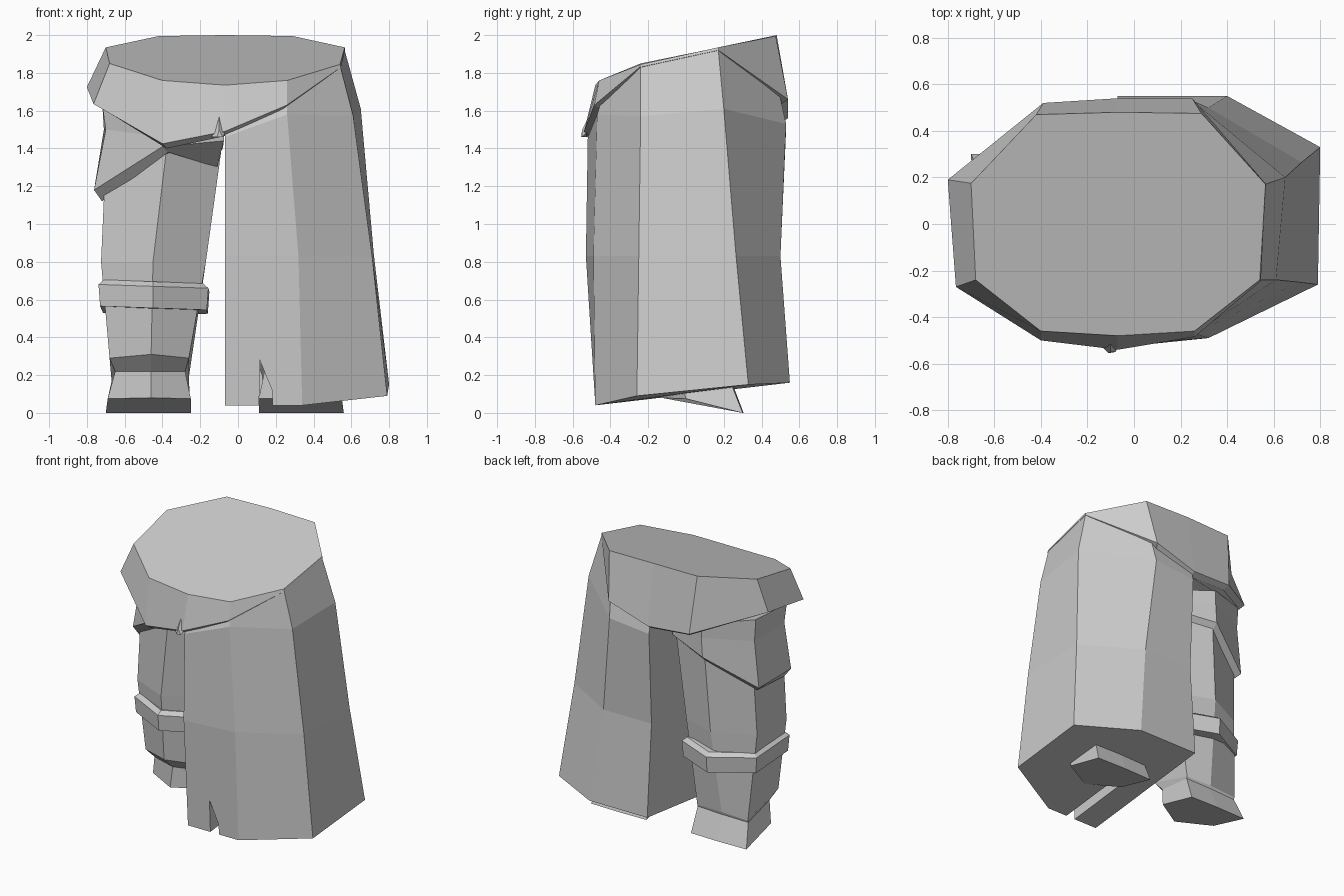
import bpy, bmesh
from mathutils import Vector

cloth = bpy.data.materials.new("plain_grey")
cloth.diffuse_color = (0.6, 0.6, 0.6, 1)


def loft(name, rings):
    """Closed flat-shaded solid through rings of equal point count."""
    bm = bmesh.new()
    loops = [[bm.verts.new(p) for p in ring] for ring in rings]
    n = len(loops[0])
    for a, b in zip(loops, loops[1:]):
        for i in range(n):
            j = (i + 1) % n
            bm.faces.new((a[i], a[j], b[j], b[i]))
    bm.faces.new(loops[0])
    bm.faces.new(loops[-1])
    bmesh.ops.recalc_face_normals(bm, faces=bm.faces)
    mesh = bpy.data.meshes.new(name)
    bm.to_mesh(mesh)
    bm.free()
    mesh.materials.append(cloth)
    ob = bpy.data.objects.new(name, mesh)
    bpy.context.collection.objects.link(ob)
    return ob


def shrink(ring, k, dz):
    """Scale a ring in x and y about its centre and shift it in z."""
    c = sum((Vector(p) for p in ring), Vector()) / len(ring)
    return [(c.x + (x - c.x) * k, c.y + (y - c.y) * k, z + dz) for x, y, z in ring]


# Hip wrap: tilted waist cap flaring to a diagonal hem with a turned-under lip
waist = [(-.42, .47, 1.995), (-.07, .48, 2), (.29, .475, 1.995), (.565, .17, 1.935),
         (.54, -.24, 1.845), (.26, -.46, 1.76), (-.07, -.48, 1.735), (-.40, -.46, 1.76),
         (-.68, -.24, 1.85), (-.70, .175, 1.935)]
hem = [(-.39, .52, 1.58), (-.07, .54, 1.56), (.25, .54, 1.66), (.567, .172, 1.92),
       (.545, -.245, 1.83), (.26, -.485, 1.63), (-.07, -.54, 1.49), (-.40, -.50, 1.425),
       (-.765, -.27, 1.635), (-.80, .19, 1.725)]
loft("hip_wrap", [waist, hem, shrink(hem, .93, -.025)])

# Small pinched fold on the front of the wrap
loft("wrap_fold", [[(-.14, -.525, 1.46), (-.10, -.51, 1.58), (-.07, -.53, 1.48)],
                   [(-.11, -.555, 1.46), (-.10, -.55, 1.50), (-.08, -.55, 1.46)]])

# Long side skirt
skirt = loft("side_skirt", [
    [(-.07, -.46, 1.60), (.26, -.45, 1.65), (.54, -.24, 1.84),
     (.562, .17, 1.93), (.28, .46, 1.85), (-.07, .46, 1.80)],
    [(-.07, -.52, 1.46), (.26, -.47, 1.58), (.61, -.24, 1.57),
     (.65, .20, 1.61), (.25, .53, 1.53), (-.07, .53, 1.50)],
    [(-.07, -.53, .83), (.32, -.49, .83), (.71, -.25, .83),
     (.72, .265, .83), (.32, .50, .83), (-.07, .50, .83)],
    [(-.07, -.48, .04), (.34, -.48, .04), (.79, -.26, .09),
     (.80, .33, .15), (.40, .55, .16), (-.07, .55, .16)]])

# Slit in the front hem of the skirt
cutter = loft("slit_cutter", [[(.11, y, -.1), (.19, y, -.1), (.18, y, .12), (.115, y, .28)]
                              for y in (-.7, .1)])
cutter.hide_render = True
cutter.hide_viewport = True
cut = skirt.modifiers.new("slit", 'BOOLEAN')
cut.operation = 'DIFFERENCE'
cut.solver = 'EXACT'
cut.object = cutter

# Exposed leg
leg_bottom = [(-.68, -.10, .29), (-.46, -.20, .31), (-.26, -.10, .29),
              (-.26, .24, .19), (-.46, .245, .19), (-.67, .24, .18)]
loft("leg", [
    [(-.69, -.12, 1.58), (-.36, -.27, 1.55), (-.08, -.10, 1.45),
     (-.08, .24, 1.45), (-.38, .35, 1.55), (-.68, .22, 1.58)],
    [(-.725, -.13, .80), (-.45, -.25, .80), (-.17, -.10, .80),
     (-.17, .24, .80), (-.43, .33, .80), (-.71, .19, .80)],
    leg_bottom])

# Feet: narrow ankle flaring to a sole that slopes down to the heel
ankle = [(-.65, -.04, .22), (-.46, -.10, .22), (-.28, -.04, .22),
         (-.26, .235, .175), (-.46, .24, .17), (-.67, .235, .165)]
sole = [(-.69, 0, .075), (-.46, -.13, .08), (-.25, 0, .075),
        (-.25, .30, 0), (-.47, .305, 0), (-.70, .30, 0)]
foot = [leg_bottom, ankle, sole]
loft("left_foot", foot)
loft("right_foot", [[(-.14 - x, y, z) for x, y, z in r] for r in foot])

# Band around the shin
band = [(-.73, -.14, .565), (-.45, -.275, .555), (-.165, -.11, .545),
        (-.16, .26, .525), (-.43, .37, .52), (-.715, .21, .53)]
top = shrink(band, 1.03, .115)
loft("shin_band", [shrink(band, .92, 0), band, top, shrink(top, .9, .025)])

# Diagonal cloth cuff on the thigh, with a thick lower lip
loft("thigh_cuff", [
    [(-.72, -.14, 1.64), (-.38, -.36, 1.50), (-.08, -.32, 1.52),
     (-.08, .26, 1.55), (-.39, .38, 1.60), (-.72, .22, 1.66)],
    [(-.70, -.14, 1.50), (-.39, -.35, 1.46), (-.075, -.32, 1.47),
     (-.08, .26, 1.46), (-.39, .38, 1.50), (-.71, .22, 1.50)],
    [(-.762, -.13, 1.18), (-.40, -.34, 1.41), (-.075, -.32, 1.44),
     (-.08, .27, 1.40), (-.40, .38, 1.36), (-.745, .22, 1.165)],
    [(-.72, -.11, 1.12), (-.37, -.28, 1.38), (-.11, -.10, 1.30),
     (-.11, .24, 1.36), (-.40, .34, 1.32), (-.71, .19, 1.13)]])
